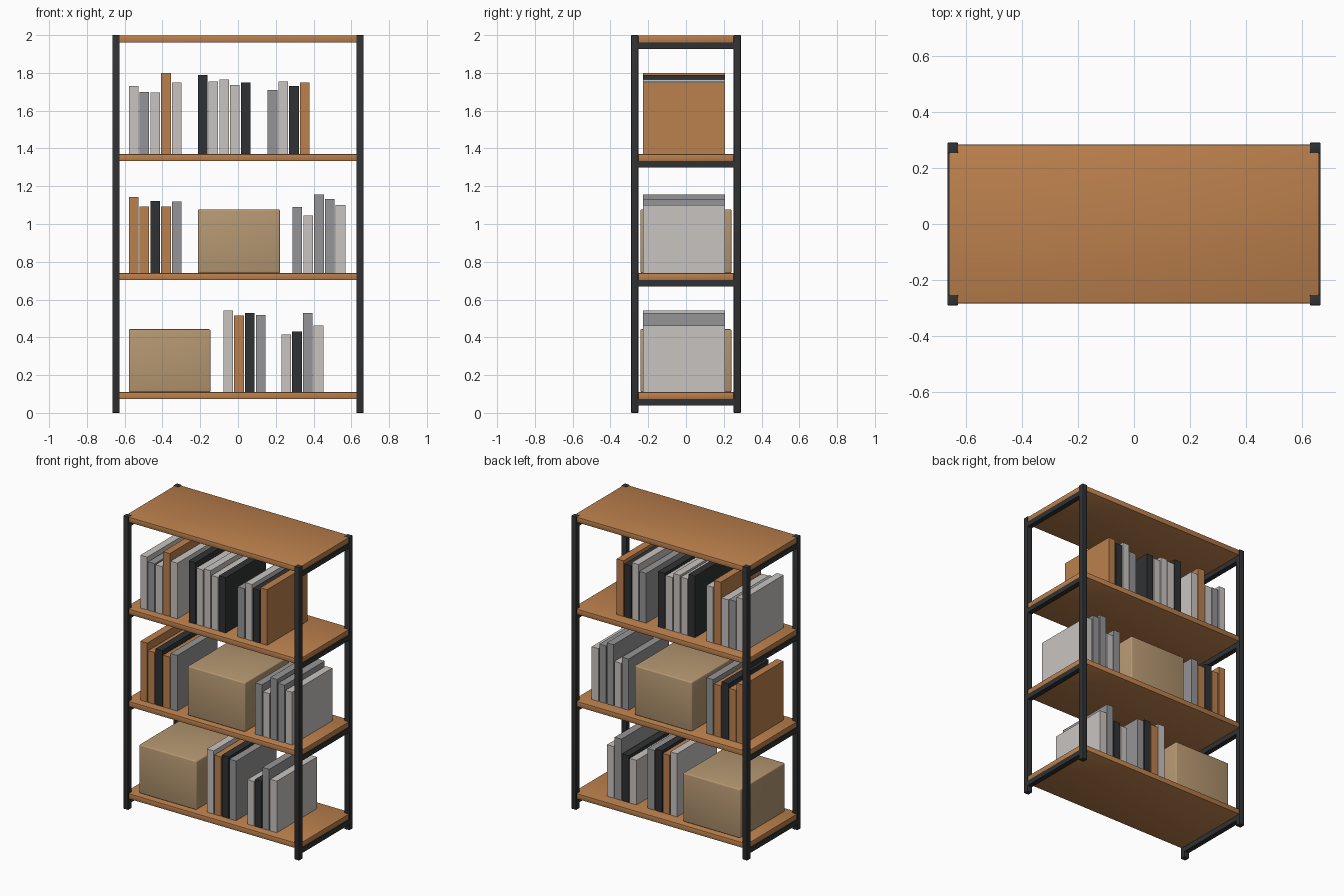
import bpy
import math

if "Cube" in bpy.data.objects:
    bpy.data.objects.remove(bpy.data.objects["Cube"])


def material(name, rgb):
    m = bpy.data.materials.new(name)
    m.diffuse_color = (*rgb, 1)
    m.use_nodes = True
    m.node_tree.nodes["Principled BSDF"].inputs["Base Color"].default_value = m.diffuse_color
    return m


WOOD = material("warm wood", (0.50, 0.215, 0.073))
METAL = material("black metal", (0.03, 0.031, 0.033))
LIGHT = material("pale grey", (0.58, 0.55, 0.53))
GREY = material("mid grey", (0.30, 0.30, 0.31))
CARD = material("cardboard", (0.46, 0.31, 0.165))
COLOURS = {"o": WOOD, "d": METAL, "l": LIGHT, "g": GREY}


def block(name, x, y, z, mat, bevel=0.0, segments=2):
    """Box spanning the (min, max) pairs x, y and z, with softened edges."""
    spans = (x, y, z)
    bpy.ops.mesh.primitive_cube_add(size=1, location=[(a + b) / 2 for a, b in spans])
    ob = bpy.context.object
    ob.name = name
    ob.scale = [b - a for a, b in spans]
    bpy.ops.object.transform_apply(location=False, rotation=False, scale=True)
    ob.data.materials.append(mat)
    if bevel:
        mod = ob.modifiers.new("soft edges", "BEVEL")
        mod.width = bevel
        mod.segments = segments
        bpy.ops.object.modifier_apply(modifier=mod.name)
        bpy.ops.object.shade_smooth_by_angle(angle=math.radians(40))
    return ob


HALF_X, HALF_Y, POST = 0.665, 0.29, 0.038
SHELF_TOPS = (0.11, 0.74, 1.37, 1.998)
BOARD = 0.037

# Corner posts
for sx in (-1, 1):
    for sy in (-1, 1):
        block("post",
              sorted((sx * HALF_X, sx * (HALF_X - POST))),
              sorted((sy * HALF_Y, sy * (HALF_Y - POST))),
              (0, 2), METAL, 0.003)

# Shelf boards with a side rail under each end
for top in SHELF_TOPS:
    block("shelf", (-0.66, 0.66), (-0.283, 0.283), (top - BOARD, top), WOOD, 0.004)
    for sx in (-1, 1):
        block("side_rail",
              sorted((sx * (HALF_X - 0.001), sx * (HALF_X - 0.036))),
              (-0.26, 0.26), (top - BOARD - 0.034, top - BOARD), METAL)

# Books: shelf height, start x, colour letters, top heights
GROUPS = (
    (1.37, -0.578, "lglol", (1.73, 1.70, 1.695, 1.80, 1.75)),
    (1.37, -0.213, "dllld", (1.79, 1.755, 1.765, 1.735, 1.748)),
    (1.37, 0.157, "gldo", (1.71, 1.755, 1.73, 1.75)),
    (0.74, -0.578, "oodog", (1.143, 1.093, 1.122, 1.093, 1.12)),
    (0.74, 0.289, "glggl", (1.09, 1.045, 1.157, 1.133, 1.10)),
    (0.11, -0.077, "lodg", (0.541, 0.515, 0.53, 0.517)),
    (0.11, 0.23, "ldgl", (0.414, 0.43, 0.528, 0.462)),
)
for base, start, letters, tops in GROUPS:
    for i, (c, top) in enumerate(zip(letters, tops)):
        x = start + i * 0.057
        block("book", (x, x + 0.051), (-0.227, 0.206), (base, top), COLOURS[c])

# Storage boxes
block("storage_box", (-0.578, -0.145), (-0.242, 0.241), (0.11, 0.443), CARD, 0.008, 3)
block("storage_box", (-0.212, 0.222), (-0.242, 0.241), (0.74, 1.077), CARD, 0.008, 3)
